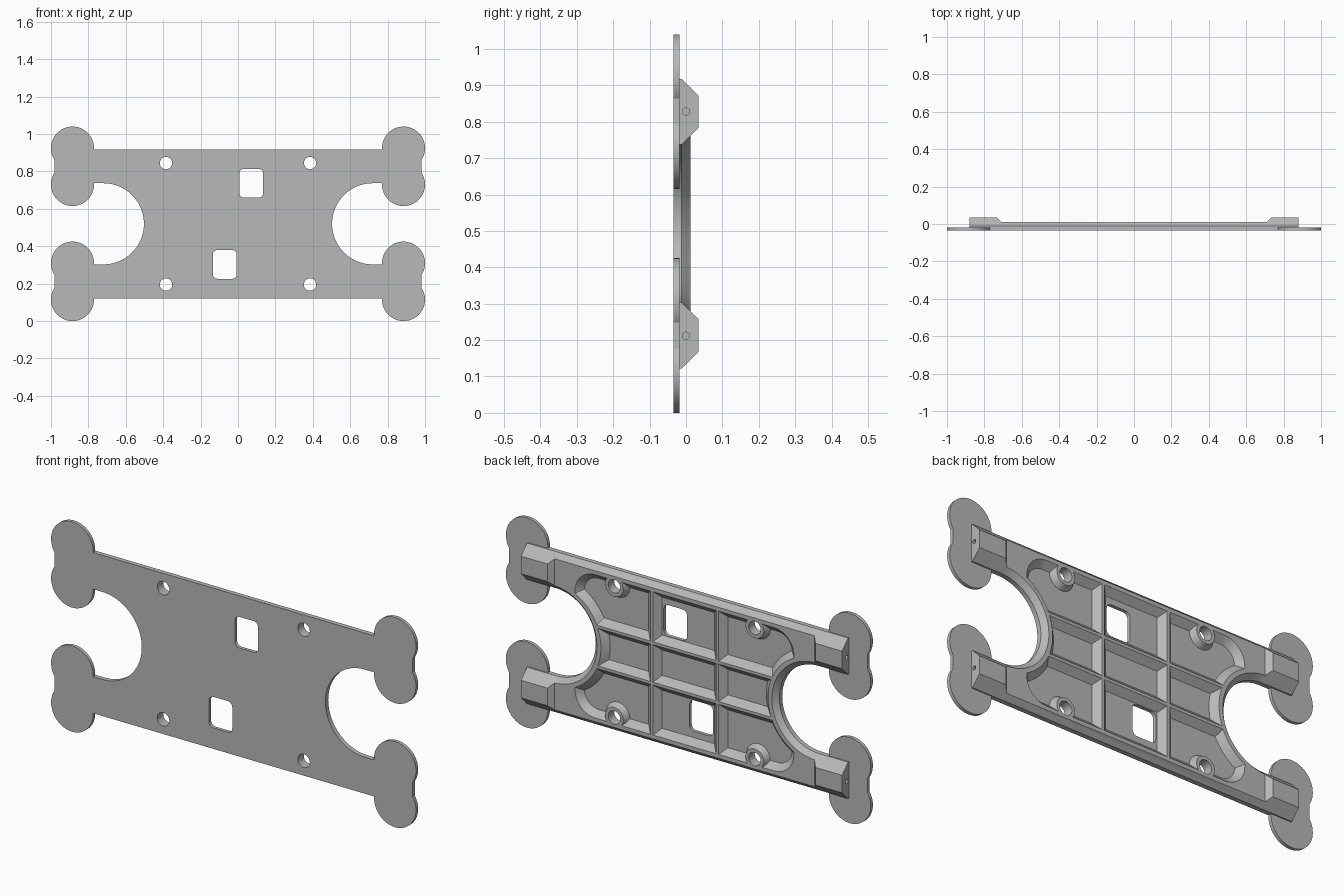
import bpy, bmesh
from math import cos, sin, pi, radians
from mathutils import Matrix

MID = 0.52                                  # height of the plate centre
FRONT, BACK, RIM, ARM_TOP = -0.035, -0.018, 0.012, 0.035
STEP = -0.012                               # where the 45 degree slopes start
SIDES = (-1, 1)

cube = bpy.data.objects.get("Cube")
if cube:
    bpy.data.objects.remove(cube, do_unlink=True)

grey = bpy.data.materials.new("plain grey")
grey.use_nodes = True
grey.diffuse_color = (0.48, 0.48, 0.48, 1)
grey.node_tree.nodes["Principled BSDF"].inputs["Base Color"].default_value = (0.48, 0.48, 0.48, 1)


def finish(name, bm):
    bmesh.ops.recalc_face_normals(bm, faces=bm.faces)
    mesh = bpy.data.meshes.new(name)
    bm.to_mesh(mesh)
    bm.free()
    mesh.materials.append(grey)
    obj = bpy.data.objects.new(name, mesh)
    bpy.context.collection.objects.link(obj)
    return obj


def loft(name, sections):
    """Solid through (y, outline) sections; outlines are (x, z) around the plate centre."""
    bm = bmesh.new()
    rings = [[bm.verts.new((x, y, z + MID)) for x, z in outline] for y, outline in sections]
    for a, b in zip(rings, rings[1:]):
        for i in range(len(a)):
            j = (i + 1) % len(a)
            bm.faces.new((a[i], a[j], b[j], b[i]))
    bm.faces.new(rings[0])
    bm.faces.new(rings[-1])
    return finish(name, bm)


def rect(hx, hz, cx=0, cz=0):
    return [(cx - hx, cz - hz), (cx + hx, cz - hz), (cx + hx, cz + hz), (cx - hx, cz + hz)]


def arc(cx, cz, r, start, end, n):
    return [(cx + r * cos(radians(start + (end - start) * i / n)),
             cz + r * sin(radians(start + (end - start) * i / n))) for i in range(n + 1)]


def circle(cx, cz, r, n=48):
    return arc(cx, cz, r, 0, 360, n)[:-1]


def rounded(hx, hz, r, cx=0, cz=0):
    pts = []
    for k, (sx, sz) in enumerate(((1, 1), (-1, 1), (-1, -1), (1, -1))):
        pts += arc(cx + sx * (hx - r), cz + sz * (hz - r), r, 90 * k, 90 * k + 90, 10)
    return pts


def bay(side, r, end):
    """Half circle opening towards one end of the plate."""
    pts = [(end, r)] + arc(0.72, 0, r, 90, 270, 40) + [(end, -r)]
    return [(side * x, z) for x, z in pts]


def combine(target, other, operation):
    mod = target.modifiers.new("combine", "BOOLEAN")
    mod.operation, mod.solver, mod.object = operation, "EXACT", other
    bpy.context.view_layer.objects.active = target
    bpy.ops.object.modifier_apply(modifier=mod.name)
    bpy.data.objects.remove(other, do_unlink=True)


def cut_openings(target):
    for sx in SIDES:
        slope = ARM_TOP + 0.01 - STEP
        combine(target, loft("bay_cutter", [(-0.1, bay(sx, 0.217, 1.2)), (STEP, bay(sx, 0.217, 1.2)),
                                            (STEP + slope, bay(sx, 0.217 + slope, 1.2))]), "DIFFERENCE")
        for sz in SIDES:
            hole = circle(sx * 0.385, sz * 0.325, 0.033, 32)
            combine(target, loft("hole_cutter", [(-0.1, hole), (0.1, hole)]), "DIFFERENCE")
        window = rounded(0.064, 0.077, 0.025, sx * 0.071, sx * 0.217)
        combine(target, loft("window_cutter", [(-0.1, window), (0.1, window)]), "DIFFERENCE")


# Flat front plate with openings, then the round end pads
plate = loft("front_plate", [(y, rect(0.85, 0.398)) for y in (FRONT, BACK)])
cut_openings(plate)
for sx in SIDES:
    for sz in SIDES:
        for pz in (0.21, 0.405):
            pad = circle(sx * 0.885, sz * pz, 0.115, 64)
            combine(plate, loft("pad", [(FRONT, pad), (BACK, pad)]), "UNION")
        link = rect(0.085, 0.09, sx * 0.897, sz * 0.3075)
        combine(plate, loft("pad_link", [(FRONT, link), (BACK, link)]), "UNION")

# Raised back frame with sloped outer edges and a sloped pocket
BASE = BACK - 0.003
frame = loft("back_frame", [(BASE, rect(0.8, 0.398)), (STEP, rect(0.8, 0.398)),
                            (RIM, rect(0.8, 0.398 - (RIM - STEP)))])
pocket = [(y, rounded(0.6 + y - RIM, 0.355 + y - RIM, 0.11 + y - RIM)) for y in (-0.03, 0.03)]
combine(frame, loft("pocket_cutter", pocket), "DIFFERENCE")

# Collars around the bays, bosses around the holes, and the rib grid
rise = RIM - BASE
for s in SIDES:
    collar = [(BASE, bay(s, 0.262 + rise, 0.78)), (RIM, bay(s, 0.262, 0.78))]
    combine(frame, loft("bay_collar", collar), "UNION")
    for sz in SIDES:
        boss = [(BASE, circle(s * 0.385, sz * 0.325, 0.05 + 0.5 * rise)),
                (RIM, circle(s * 0.385, sz * 0.325, 0.05))]
        combine(frame, loft("hole_boss", boss), "UNION")
    upright = [(BASE, rect(0.007 + rise, 0.365, s * 0.18)), (RIM, rect(0.007, 0.365, s * 0.18))]
    combine(frame, loft("upright_rib", upright), "UNION")
    cross = [(BASE, rect(0.5, 0.007 + rise, 0, s * 0.1)), (RIM, rect(0.5, 0.007, 0, s * 0.1))]
    combine(frame, loft("cross_rib", cross), "UNION")
cut_openings(frame)

# Thicker sloped arms, each with a small pin hole in its end
parts = [plate, frame]
full = ARM_TOP - STEP
profile = [(BASE, 0.217), (STEP, 0.217), (ARM_TOP, 0.217 + full),
           (ARM_TOP, 0.398 - full), (STEP, 0.398), (BASE, 0.398)]
for sx, side in ((1, "left"), (-1, "right")):
    for sz, level in ((1, "upper"), (-1, "lower")):
        bm = bmesh.new()
        inner = [bm.verts.new((sx * (0.735 - (ARM_TOP - y)), y, MID + sz * z)) for y, z in profile]
        outer = [bm.verts.new((sx * 0.88, y, MID + sz * z)) for y, z in profile]
        for i in range(len(profile)):
            j = (i + 1) % len(profile)
            bm.faces.new((inner[i], inner[j], outer[j], outer[i]))
        bm.faces.new(inner)
        bm.faces.new(outer)
        arm = finish(f"{side}_{level}_arm", bm)
        pin = bmesh.new()
        bmesh.ops.create_cone(pin, cap_ends=True, segments=20, radius1=0.01, radius2=0.01, depth=0.1,
                              matrix=Matrix.Translation((sx * 0.89, 0, MID + sz * 0.308))
                              @ Matrix.Rotation(pi / 2, 4, "Y"))
        combine(arm, finish("pin_cutter", pin), "DIFFERENCE")
        parts.append(arm)

# Smooth the round walls and keep the edges crisp
bpy.ops.object.select_all(action="DESELECT")
for part in parts:
    part.select_set(True)
bpy.context.view_layer.objects.active = plate
bpy.ops.object.shade_smooth_by_angle(angle=radians(25))
